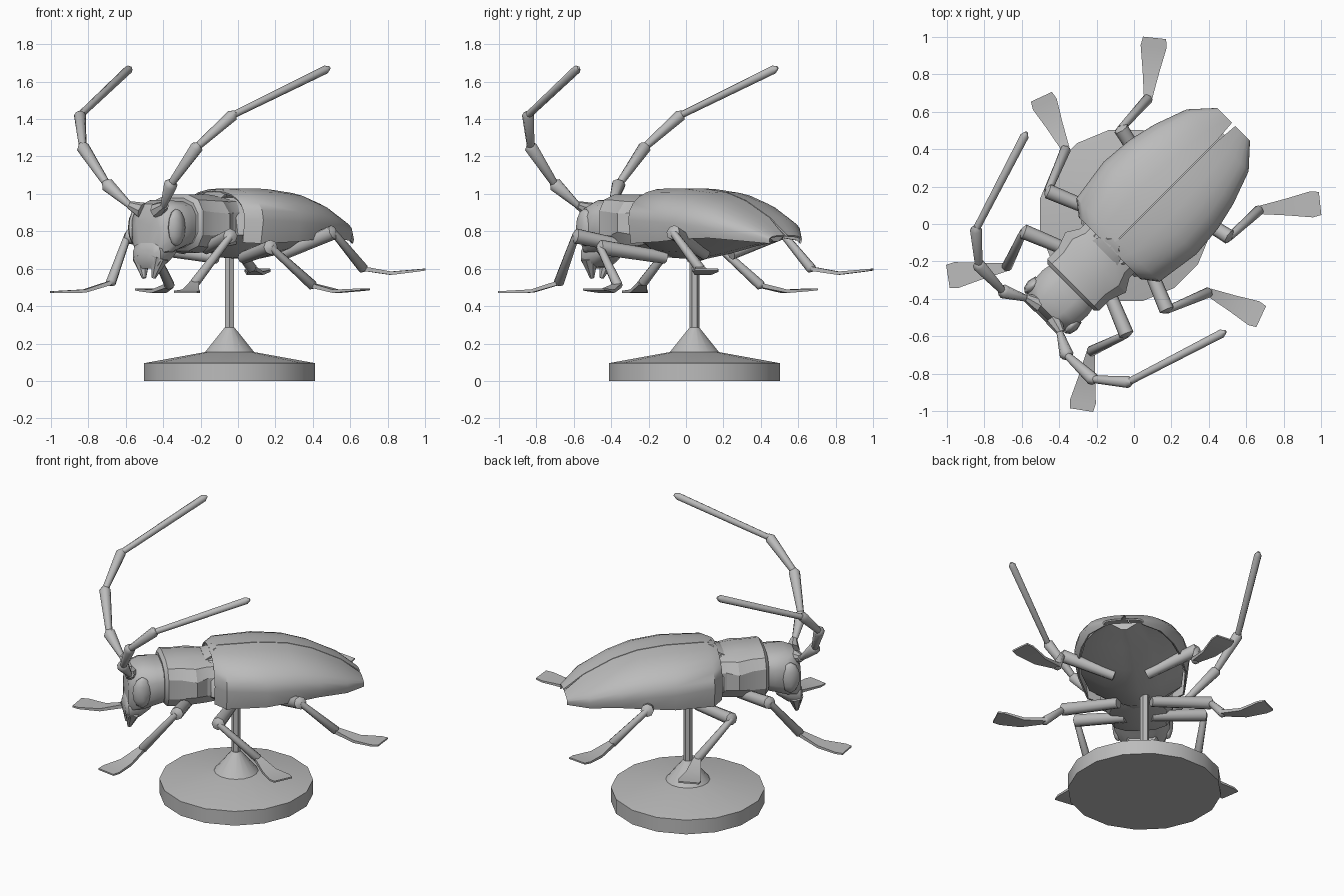
import bpy, bmesh, math
from mathutils import Vector

if "Cube" in bpy.data.objects:
    bpy.data.objects.remove(bpy.data.objects["Cube"])

R2 = math.sqrt(2)
mat = bpy.data.materials.new("grey")
mat.diffuse_color = (0.5, 0.5, 0.5, 1)
mat.use_nodes = True
mat.node_tree.nodes["Principled BSDF"].inputs["Base Color"].default_value = mat.diffuse_color


def body(u, v, z):
    # body frame (u toward tail, v to the left side) to model frame
    return Vector(((u - v) / R2, (u + v) / R2, z))


def loft(name, rings, caps=True, closed=True, angle=40, thick=0):
    bm = bmesh.new()
    vs = [[bm.verts.new(p) for p in r] for r in rings]
    n = len(vs[0])
    for a, b in zip(vs, vs[1:]):
        for i in range(n if closed else n - 1):
            j = (i + 1) % n
            bm.faces.new((a[i], a[j], b[j], b[i]))
    if caps:
        bm.faces.new(vs[0][::-1])
        bm.faces.new(vs[-1])
    bmesh.ops.recalc_face_normals(bm, faces=bm.faces)
    me = bpy.data.meshes.new(name)
    bm.to_mesh(me)
    bm.free()
    ob = bpy.data.objects.new(name, me)
    bpy.context.collection.objects.link(ob)
    me.materials.append(mat)
    bpy.ops.object.select_all(action='DESELECT')
    ob.select_set(True)
    bpy.context.view_layer.objects.active = ob
    if thick:
        m = ob.modifiers.new("thickness", 'SOLIDIFY')
        m.thickness = thick
        m.offset = 0
        bpy.ops.object.modifier_apply(modifier=m.name)
    bpy.ops.object.shade_smooth_by_angle(angle=math.radians(angle))
    return ob


def swap(p):
    return Vector((p[1], p[0], p[2]))


def both(name, rings, **kw):
    # the two sides mirror across the diagonal x = y
    loft(name + "_right", rings, **kw)
    loft(name + "_left", [[swap(p) for p in r] for r in rings], **kw)


def tube(p, q, r0, r1, n=8, tip=0.0):
    p, q = Vector(p), Vector(q)
    d = (q - p).normalized()
    a = d.cross(Vector((0, 0, 1))).normalized()
    b = d.cross(a)
    stations = [(p, r0), (q, r1)]
    if tip:
        stations.append((q + d * tip, r1 * 0.35))
    return [[c + (a * math.cos(t) + b * math.sin(t)) * r
             for t in (math.tau * i / n for i in range(n))] for c, r in stations]


def oval(u, w, lo, hi, n=12, e=0.7):
    # squarish upright cross-section
    f = lambda s: math.copysign(abs(s) ** e, s)
    return [body(u, w * f(math.cos(t)), (lo + hi) / 2 + (hi - lo) / 2 * f(math.sin(t)))
            for t in (math.tau * (i + 0.5) / n for i in range(n))]


def lathe(name, prof, n, c):
    loft(name, [[Vector((c[0] + r * math.cos(t), c[1] + r * math.sin(t), z))
                 for t in (math.tau * (i + 0.5) / n for i in range(n))] for r, z in prof], angle=30)


# display stand
C = (-0.045, 0.045)
lathe("base_disc", [(0.466, 0), (0.466, 0.095), (0.13, 0.155)], 16, C)
lathe("base_cone", [(0.135, 0.153), (0.027, 0.285)], 16, C)
lathe("pole", [(0.027, 0.27), (0.027, 0.7)], 6, C)

# wing cases: u, half width, top, widest height, margin height
cases = [(-0.18, 0.23, 1.01, 0.86, 0.74), (-0.12, 0.31, 1.025, 0.86, 0.735),
         (0.12, 0.345, 1.025, 0.85, 0.745), (0.3, 0.33, 1.005, 0.84, 0.76),
         (0.45, 0.295, 0.96, 0.82, 0.765), (0.63, 0.23, 0.87, 0.79, 0.75),
         (0.75, 0.12, 0.775, 0.755, 0.735)]
rings = []
for u, w, top, mid, low in cases:
    gap = 0.003 if u < 0.7 else 0.012
    r = []
    for k in range(7):
        t = math.pi / 2 * (1 - k / 6)
        r.append(body(u, -gap - (w - gap) * abs(math.cos(t)) ** 0.85,
                      mid + (top - mid) * abs(math.sin(t)) ** 0.9))
    r.append(body(u, -w * 0.94, low))
    rings.append(r)
both("wing_case", rings, caps=False, closed=False, thick=0.01)

# abdomen: u, half width, keel height, upper height
rings = []
for u, w, keel, up in [(-0.2, 0.2, 0.7, 0.98), (-0.1, 0.28, 0.66, 0.98), (0.1, 0.31, 0.65, 0.97),
                       (0.3, 0.3, 0.68, 0.95), (0.5, 0.25, 0.72, 0.88), (0.68, 0.14, 0.745, 0.79)]:
    mid = max(keel + 0.02, 0.78)
    half = [(0.12 * w, keel), (0.55 * w, keel + 0.04), (w, mid), (w * 0.92, mid + (up - mid) * 0.5),
            (w * 0.5, up)]
    rings.append([body(u, v, z) for v, z in half] + [body(u, -v, z) for v, z in half[::-1]])
loft("abdomen", rings)

# scutellum and thorax shield
loft("scutellum", [oval(u, w, 0.95, z, 8) for u, w, z in
                   [(-0.22, 0.1, 0.99), (-0.16, 0.08, 1.025), (-0.11, 0.02, 1.03)]])
loft("thorax", [oval(u, w, lo, hi, e=e) for u, w, lo, hi, e in
                [(-0.16, 0.19, 0.7, 0.99, 0.7), (-0.22, 0.19, 0.69, 0.99, 0.7),
                 (-0.29, 0.235, 0.69, 1.0, 0.85), (-0.38, 0.2, 0.68, 1.0, 0.7),
                 (-0.46, 0.2, 0.69, 1.0, 0.65), (-0.48, 0.18, 0.71, 0.98, 0.7)]], angle=30)

# head, muzzle, jaws, eyes
loft("head", [oval(*s) for s in
              [(-0.44, 0.16, 0.72, 0.96), (-0.52, 0.175, 0.7, 0.965), (-0.6, 0.17, 0.67, 0.97),
               (-0.66, 0.145, 0.66, 0.95), (-0.69, 0.1, 0.66, 0.88)]])
loft("muzzle", [oval(*s) for s in
                [(-0.55, 0.09, 0.66, 0.78), (-0.62, 0.11, 0.61, 0.8), (-0.69, 0.105, 0.6, 0.74),
                 (-0.705, 0.07, 0.63, 0.7)]])
both("jaw", tube(body(-0.66, -0.07, 0.66), body(-0.675, -0.035, 0.55), 0.05, 0.012))
rings = []
for k in range(7):
    t = math.pi * (0.04 + 0.92 * k / 6)
    z, s = 0.82 + 0.1 * math.cos(t), math.sin(t)
    rings.append([body(-0.615 + 0.06 * s * math.cos(a), -0.15 + 0.035 * s * math.sin(a), z)
                  for a in (math.tau * i / 8 for i in range(8))])
both("eye", rings, angle=60)

# antennae
both("antenna_socket", tube((-0.43, -0.51, 0.91), (-0.39, -0.58, 0.94), 0.045, 0.022))
path = [(-0.40, -0.57, 0.93), (-0.36, -0.7, 1.05), (-0.22, -0.83, 1.25),
        (-0.03, -0.845, 1.42), (0.47, -0.585, 1.665)]
for i, (p, q) in enumerate(zip(path, path[1:])):
    r = [(0.016, 0.038), (0.02, 0.035), (0.02, 0.032), (0.019, 0.023)][i]
    both("antenna_segment_%d" % (i + 1), tube(p, q, *r, tip=0.025), angle=50)

# legs: hip, knee, ankle, toe
legs = {"front": [(-0.17, -0.28, 0.71), (-0.04, -0.59, 0.775), (-0.23, -0.68, 0.525), (-0.28, -0.995, 0.475)],
        "middle": [(0.03, -0.11, 0.66), (0.175, -0.46, 0.715), (0.4, -0.365, 0.51), (0.68, -0.495, 0.49)],
        "rear": [(0.24, 0.1, 0.68), (0.51, -0.07, 0.795), (0.67, 0.075, 0.6), (0.995, 0.11, 0.595)]}
for name, (hip, knee, ankle, toe) in legs.items():
    both(name + "_thigh", tube(hip, knee, 0.034, 0.04, tip=0.015), angle=50)
    both(name + "_shin", tube(knee, ankle, 0.02, 0.028, tip=0.015), angle=50)
    a, b = Vector(ankle), Vector(toe)
    d = b - a
    s = Vector((-d.y, d.x, 0)).normalized()
    rings = []
    for f, w, dz in [(0, 0.022, 0), (0.45, 0.045, -0.022), (0.86, 0.07, -0.006), (1, 0.062, 0)]:
        c = a + d * f + Vector((0, 0, dz))
        h = Vector((0, 0, 0.012 - 0.007 * f))
        rings.append([c - s * w - h, c + s * w - h, c + s * w + h, c - s * w + h])
    both(name + "_foot", rings)
